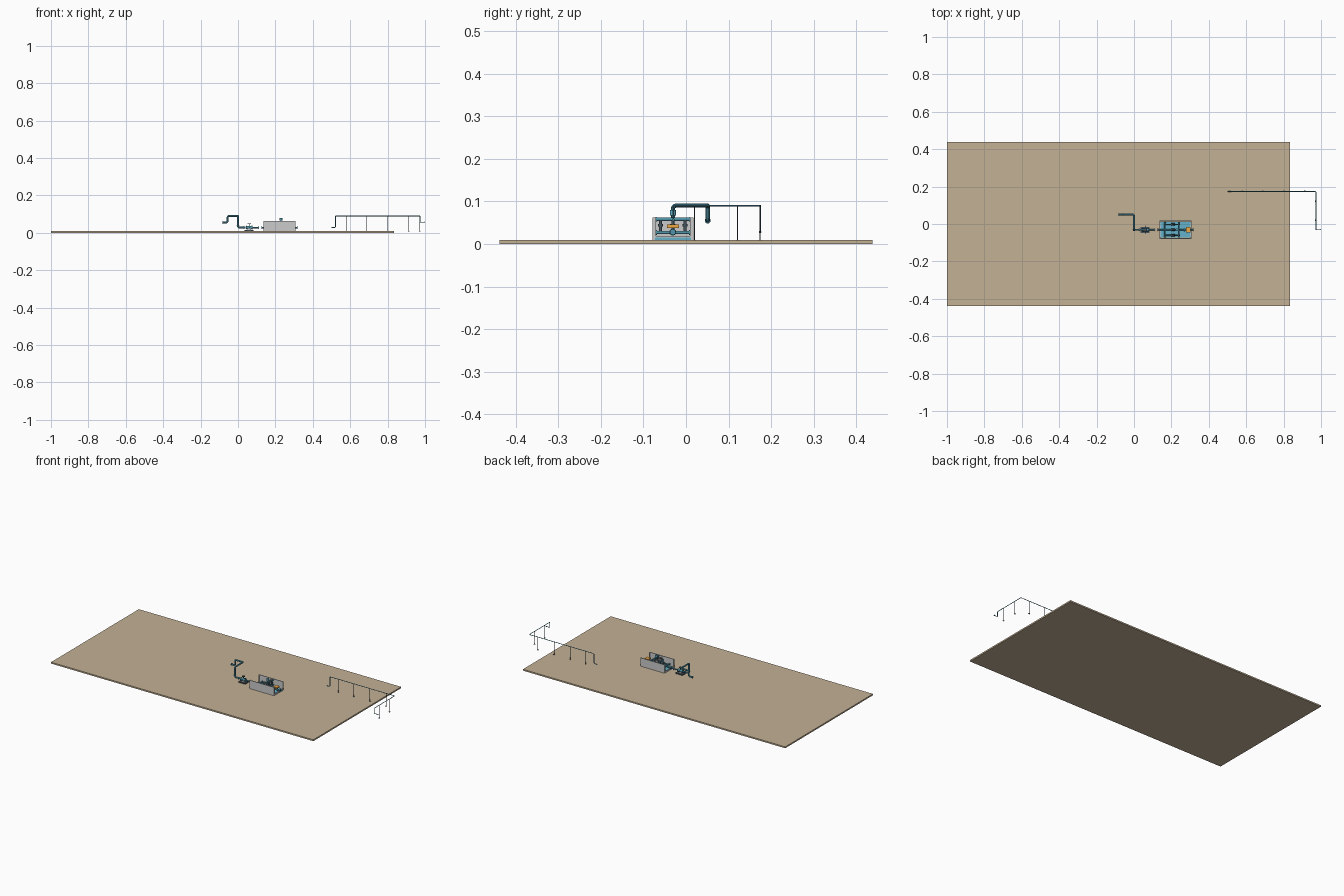
import bpy
from mathutils import Vector

if "Cube" in bpy.data.objects:
    bpy.data.objects.remove(bpy.data.objects["Cube"])

G = 0.009   # top of the ground slab
Y = -0.031  # main pipe axis


def mat(name, col):
    m = bpy.data.materials.new(name)
    m.diffuse_color = (*col, 1)
    m.use_nodes = True
    m.node_tree.nodes["Principled BSDF"].inputs["Base Color"].default_value = m.diffuse_color
    return m


SAND = mat("sand", (0.55, 0.44, 0.30))
TEAL = mat("teal", (0.08, 0.30, 0.40))
BLUE = mat("blue", (0.13, 0.45, 0.60))
DARK = mat("dark", (0.06, 0.09, 0.11))
ORANGE = mat("orange", (0.85, 0.40, 0.06))


def box(name, x0, x1, y0, y1, z0, z1, m=None):
    bpy.ops.mesh.primitive_cube_add(size=1, location=((x0 + x1) / 2, (y0 + y1) / 2, (z0 + z1) / 2))
    o = bpy.context.object
    o.name = name
    o.scale = (x1 - x0, y1 - y0, z1 - z0)
    if m:
        o.data.materials.append(m)
    return o


def cyl(name, a, b, r, m=None, n=20):
    a, b = Vector(a), Vector(b)
    bpy.ops.mesh.primitive_cylinder_add(vertices=n, radius=r, depth=(b - a).length, location=(a + b) / 2)
    o = bpy.context.object
    o.name = name
    o.rotation_euler = (b - a).to_track_quat('Z', 'Y').to_euler()
    if m:
        o.data.materials.append(m)
    bpy.ops.object.shade_smooth_by_angle()
    return o


def pipe(name, pts, r, m, bend):
    # tube along a path with rounded elbows
    P = [Vector(p) for p in pts]
    path = [P[0]]
    for a, b, c in zip(P, P[1:], P[2:]):
        s, e = b + (a - b).normalized() * bend, b + (c - b).normalized() * bend
        centre = s + e - b
        for i in range(7):
            t = i / 6
            d = (s.lerp(e, t) - centre).normalized()
            path.append(centre + d * bend)
    path.append(P[-1])
    cu = bpy.data.curves.new(name, 'CURVE')
    cu.dimensions = '3D'
    cu.bevel_depth = r
    cu.bevel_resolution = 3
    cu.use_fill_caps = True
    sp = cu.splines.new('POLY')
    sp.points.add(len(path) - 1)
    for q, p in zip(sp.points, path):
        q.co = (*p, 1)
    o = bpy.data.objects.new(name, cu)
    bpy.context.collection.objects.link(o)
    cu.materials.append(m)
    bpy.ops.object.select_all(action='DESELECT')
    o.select_set(True)
    bpy.context.view_layer.objects.active = o
    bpy.ops.object.convert(target='MESH')
    bpy.ops.object.shade_smooth_by_angle()


def flange(name, p, axis, r, t=0.003, m=TEAL):
    p, d = Vector(p), Vector(axis) * t / 2
    cyl(name, p - d, p + d, r, m)


X, YA, Z = (1, 0, 0), (0, 1, 0), (0, 0, 1)

# ground slab
box("ground_slab", -1, 0.833, -0.438, 0.438, 0, G, SAND)

# suction pipe, left of the skid
pipe("suction_pipe", [(-0.082, 0.051, 0.055), (-0.056, 0.051, 0.055), (-0.056, 0.051, 0.090),
                      (0, 0.051, 0.090), (0, Y, 0.090), (0, Y, 0.028), (0.040, Y, 0.028)], 0.005, TEAL, 0.008)
flange("suction_end_flange", (-0.081, 0.051, 0.055), X, 0.007)
flange("riser_flange", (0, Y, 0.040), Z, 0.007)
flange("inlet_flange", (0.028, Y, 0.028), X, 0.007)

# small pump and its base
box("pump_base", 0.035, 0.084, Y - 0.016, Y + 0.016, G, 0.015, DARK)
box("pump_pedestal", 0.050, 0.070, Y - 0.008, Y + 0.008, 0.015, 0.024)
cyl("pump_body", (0.046, Y, 0.028), (0.074, Y, 0.028), 0.008, TEAL)
cyl("pump_cross_shaft", (0.060, Y - 0.022, 0.028), (0.060, Y + 0.022, 0.028), 0.002, DARK)
cyl("valve_stem", (0.060, Y, 0.034), (0.060, Y, 0.048), 0.002, DARK)
flange("valve_wheel", (0.060, Y, 0.048), Z, 0.009, 0.002, DARK)
for x in (0.045, 0.075):
    flange("pump_flange", (x, Y, 0.028), X, 0.010)
cyl("discharge_pipe", (0.075, Y, 0.028), (0.112, Y, 0.028), 0.004, TEAL)
flange("discharge_flange", (0.108, Y, 0.028), X, 0.007)

# skid enclosure
box("skid_floor", 0.137, 0.307, -0.073, 0.012, G, 0.015, BLUE)
for s, y in (("front", -0.077), ("back", 0.016)):
    box(s + "_wall", 0.137, 0.307, y - 0.002, y + 0.002, G, 0.062)
    for x in (0.139, 0.305):
        yy = y + (0.004 if s == "front" else -0.004)
        box(s + "_corner_post", x - 0.002, x + 0.002, yy - 0.003, yy + 0.003, G, 0.062)
for s, x in (("left", 0.139), ("right", 0.305)):
    box(s + "_sill", x - 0.002, x + 0.002, -0.077, 0.016, G, 0.019)
box("partition", 0.221, 0.223, -0.075, 0.014, 0.015, 0.056)

# three pumps between two manifolds
for i, y in enumerate((-0.060, Y, -0.002)):
    cyl("skid_pump", (0.197, y, 0.027), (0.218, y, 0.027), 0.007, DARK)
    cyl("pump_motor", (0.207, y, 0.027), (0.207, y, 0.052), 0.005, TEAL)
    cyl("pump_riser", (0.240, y, 0.027), (0.240, y, 0.058), 0.0035, DARK)
    cyl("pump_link", (0.165, y, 0.027), (0.240, y, 0.027), 0.003, TEAL)
    cyl("pump_upper_link", (0.207, y, 0.050), (0.240, y, 0.050), 0.003, DARK)
    flange("riser_valve", (0.240, y, 0.044), Z, 0.006, 0.005, DARK)
for n, x, z in (("suction_manifold", 0.165, 0.027), ("discharge_manifold", 0.240, 0.027), ("upper_manifold", 0.240, 0.058)):
    cyl(n, (x, -0.070, z), (x, 0.008, z), 0.004, TEAL)
    for y in (-0.070, 0.008):
        flange(n + "_cap", (x, y, z), YA, 0.0055)
cyl("top_vent", (0.230, Y, 0.050), (0.230, Y, 0.070), 0.003, TEAL)
cyl("top_vent_head", (0.230, Y, 0.067), (0.230, Y, 0.080), 0.007, BLUE)

# skid inlet, outlet and orange actuator
cyl("skid_inlet", (0.126, Y, 0.028), (0.165, Y, 0.028), 0.004, TEAL)
flange("skid_inlet_flange", (0.127, Y, 0.028), X, 0.007)
cyl("skid_outlet", (0.240, Y, 0.028), (0.319, Y, 0.028), 0.004, TEAL)
flange("skid_outlet_flange", (0.317, Y, 0.028), X, 0.007)
for x in (0.268, 0.296):
    flange("outlet_valve_flange", (x, Y, 0.028), X, 0.008)
cyl("actuator_stem", (0.289, Y, 0.028), (0.289, Y, 0.040), 0.003, DARK)
box("valve_actuator", 0.277, 0.303, Y - 0.014, Y + 0.014, 0.038, 0.046, ORANGE)

# long delivery pipe with supports
pipe("delivery_pipe", [(0.500, 0.174, 0.028), (0.521, 0.174, 0.028), (0.521, 0.174, 0.090), (0.973, 0.174, 0.090),
                       (0.973, -0.030, 0.090), (0.973, -0.030, 0.057), (1.0, -0.030, 0.057)], 0.0018, TEAL, 0.004)
flange("delivery_start_flange", (0.502, 0.174, 0.028), X, 0.003)
flange("delivery_end_flange", (0.9985, -0.030, 0.057), X, 0.003)
for x, y in ((0.580, 0.174), (0.688, 0.174), (0.800, 0.174), (0.913, 0.174), (0.973, 0.121), (0.973, 0.020)):
    cyl("pipe_support", (x, y, G), (x, y, 0.089), 0.0014, DARK, 12)
    box("support_foot", x - 0.004, x + 0.004, y - 0.004, y + 0.004, G - 0.001, G + 0.001, DARK)
